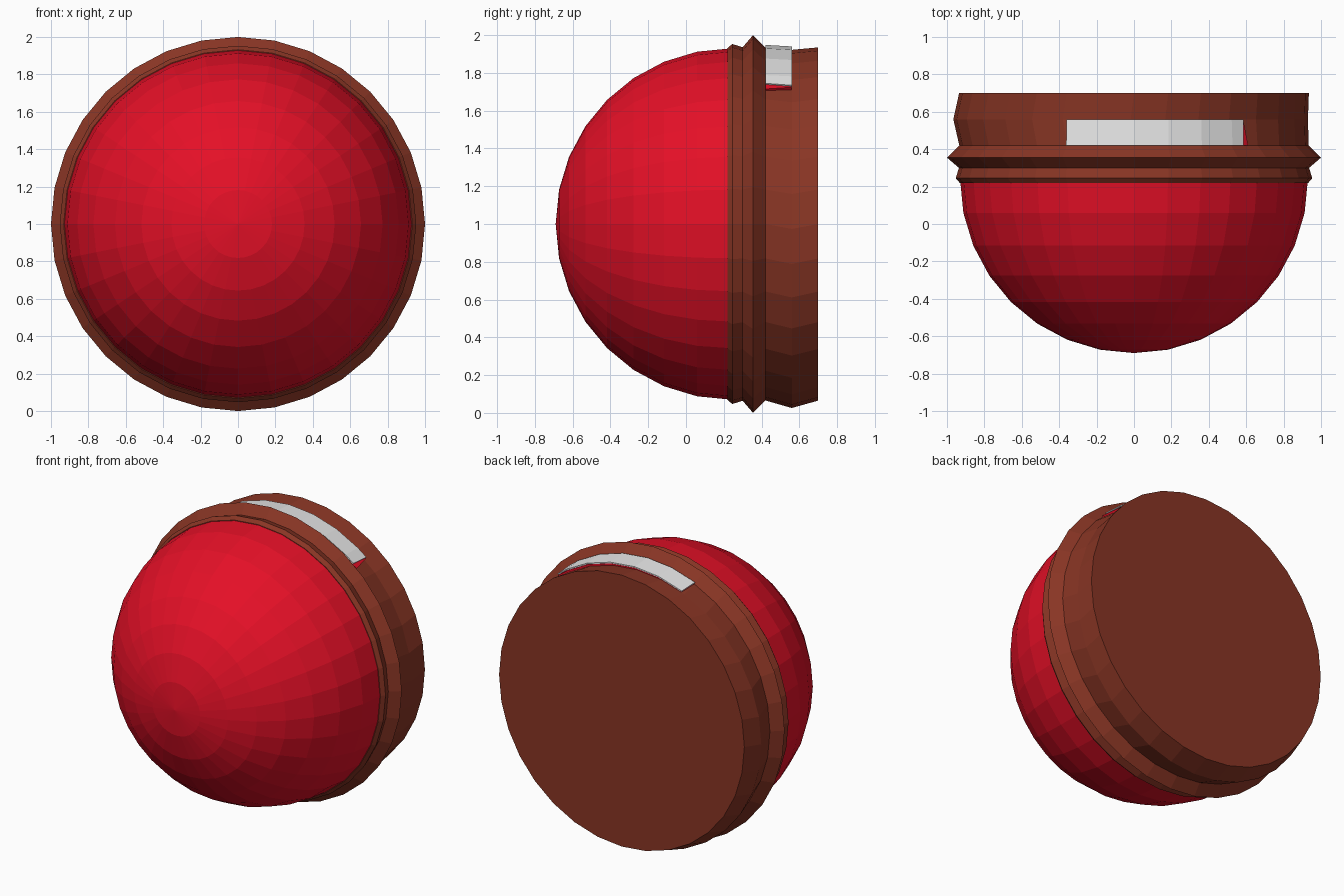
import bpy, bmesh, math

if "Cube" in bpy.data.objects:
    bpy.data.objects.remove(bpy.data.objects["Cube"])

SIDES = 32
STEP = 2 * math.pi / SIDES


def material(name, rgb):
    m = bpy.data.materials.new(name)
    m.diffuse_color = (*rgb, 1)
    m.use_nodes = True
    m.node_tree.nodes["Principled BSDF"].inputs["Base Color"].default_value = m.diffuse_color
    return m


red = material("red", (0.78, 0.005, 0.02))
brown = material("brown", (0.25, 0.036, 0.018))
grey = material("light grey", (0.8, 0.8, 0.8))


def finish(bm, name, mat):
    bmesh.ops.recalc_face_normals(bm, faces=bm.faces)
    me = bpy.data.meshes.new(name)
    bm.to_mesh(me)
    bm.free()
    me.materials.append(mat)
    ob = bpy.data.objects.new(name, me)
    bpy.context.collection.objects.link(ob)
    return ob


def point(bm, y, r, a, cx=0, cz=0):
    return bm.verts.new((cx + r * math.sin(a), y, 1 + cz + r * math.cos(a)))


def lathe(name, mat, rings, cap):
    """Loft circles (y, radius, x shift, z shift) along the y axis."""
    bm = bmesh.new()
    loops = [[point(bm, y, r, i * STEP, cx, cz) for i in range(SIDES)]
             for y, r, cx, cz in rings]
    for a, b in zip(loops, loops[1:]):
        for i in range(SIDES):
            j = (i + 1) % SIDES
            bm.faces.new((a[i], a[j], b[j], b[i]))
    if cap:
        bm.faces.new(loops[-1])
    bmesh.ops.remove_doubles(bm, verts=bm.verts, dist=1e-5)
    return finish(bm, name, mat)


def arc_plate(name, mat, corners, depth):
    """Curved plate; corners = front and back edge (y, radius, end angle)."""
    bm = bmesh.new()
    rows = []
    for k in range(-2, 5):
        row = []
        for (y, r, end), d in ((corners[0], 0), (corners[1], 0),
                               (corners[1], depth), (corners[0], depth)):
            a = k * STEP if k < 4 else math.radians(end)
            row.append(point(bm, y, r - d, a))
        rows.append(row)
    for p, q in zip(rows, rows[1:]):
        for i in range(4):
            j = (i + 1) % 4
            bm.faces.new((p[i], p[j], q[j], q[i]))
    bm.faces.new(rows[0])
    bm.faces.new(rows[-1])
    return finish(bm, name, mat)


# red half-sphere facing the front
R, CY = 0.93, 0.24
lathe("dome", red, [(CY - R * math.cos(i * STEP), R * math.sin(i * STEP), 0, 0)
                    for i in range(9)], False)

# brown grooved rim and flat back; one ring sits slightly off centre
lathe("backing", brown, [
    (0.22, 0.915, 0, 0), (0.22, 0.932, 0, 0), (0.245, 0.953, 0, 0),
    (0.30, 0.936, 0, 0), (0.355, 1.0, 0, 0), (0.42, 0.934, 0, 0),
    (0.56, 0.948, -0.018, -0.026), (0.70, 0.935, 0, 0)], True)

# light strip on the upper rim with a red liner beneath it
arc_plate("strip_liner", red, ((0.42, 0.940, 40.5), (0.558, 0.930, 38.9)), 0.03)
arc_plate("light_strip", grey, ((0.42, 0.948, 38.2), (0.56, 0.940, 38.6)), 0.008)
